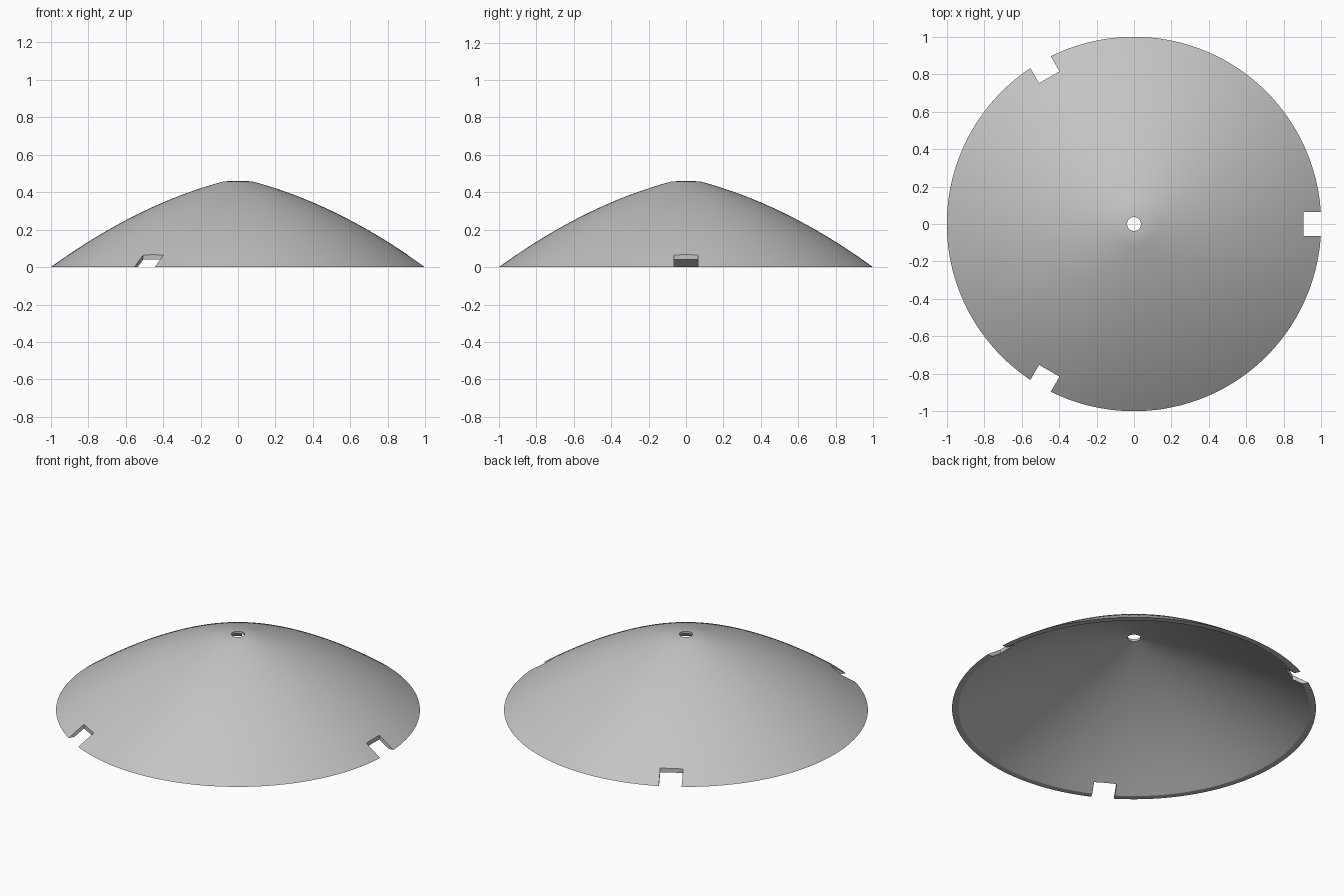
import bpy
import bmesh
import math
from mathutils import Matrix

cube = bpy.data.objects.get("Cube")
if cube:
    bpy.data.objects.remove(cube, do_unlink=True)

SEGMENTS = 144
HOLE, CAP, TOP = 0.037, 0.077, 0.46
RIM_INNER, WALL = 0.965, 0.021
NOTCH_DEPTH, NOTCH_HALF = 0.905, 0.063


def outer_height(r):
    return 0.477 - 0.229 * r - 0.248 * r * r


def inner_point(r):
    # Offset the outer curve along its normal
    slope = 0.229 + 0.496 * r
    length = math.hypot(slope, 1)
    return r - WALL * slope / length, outer_height(r) - WALL / length


def add_object(name, bm):
    mesh = bpy.data.meshes.new(name)
    bm.to_mesh(mesh)
    bm.free()
    obj = bpy.data.objects.new(name, mesh)
    bpy.context.collection.objects.link(obj)
    return obj


# Closed wall section: flat cap, curved outside, flat rim, curved inside
steps = 24
radii = [CAP + (1 - CAP) * i / steps for i in range(steps + 1)]
profile = [(HOLE, TOP)] + [(r, outer_height(r)) for r in radii[:-1]] + [(1, 0)]
profile.append((RIM_INNER, 0))
inside = [inner_point(r) for r in reversed(radii)]
profile += [p for p in inside if p[1] > 0.008 and p[0] > HOLE + 0.01]
profile.append((HOLE, inner_point(HOLE + 0.005)[1]))

# Revolve the section into the shell
bm = bmesh.new()
rings = []
for i in range(SEGMENTS):
    a = math.tau * i / SEGMENTS
    rings.append([bm.verts.new((r * math.cos(a), r * math.sin(a), z)) for r, z in profile])
for i, ring in enumerate(rings):
    following = rings[(i + 1) % SEGMENTS]
    for j in range(len(profile)):
        k = (j + 1) % len(profile)
        bm.faces.new((ring[j], ring[k], following[k], following[j]))
bmesh.ops.recalc_face_normals(bm, faces=bm.faces)
shell = add_object("dome_shell", bm)

# Three square rim notches, evenly spaced
bm = bmesh.new()
for i in range(3):
    box = (Matrix.Rotation(math.tau * i / 3, 4, "Z")
           @ Matrix.Translation((NOTCH_DEPTH + 0.1, 0, 0))
           @ Matrix.Diagonal((0.2, 2 * NOTCH_HALF, 0.4, 1)))
    bmesh.ops.create_cube(bm, size=1, matrix=box)
cutter = add_object("notch_cutter", bm)
cutter.hide_render = True

notches = shell.modifiers.new("rim_notches", "BOOLEAN")
notches.operation = "DIFFERENCE"
notches.solver = "EXACT"
notches.object = cutter

bpy.ops.object.select_all(action="DESELECT")
shell.select_set(True)
bpy.context.view_layer.objects.active = shell
bpy.ops.object.modifier_apply(modifier=notches.name)
bpy.data.objects.remove(cutter, do_unlink=True)

# Plain grey finish
grey = bpy.data.materials.new("light_grey")
grey.use_nodes = True
colour = (0.55, 0.55, 0.55, 1)
grey.diffuse_color = colour
grey.node_tree.nodes["Principled BSDF"].inputs["Base Color"].default_value = colour
shell.data.materials.clear()
shell.data.materials.append(grey)
bpy.ops.object.shade_smooth_by_angle(angle=math.radians(30))
